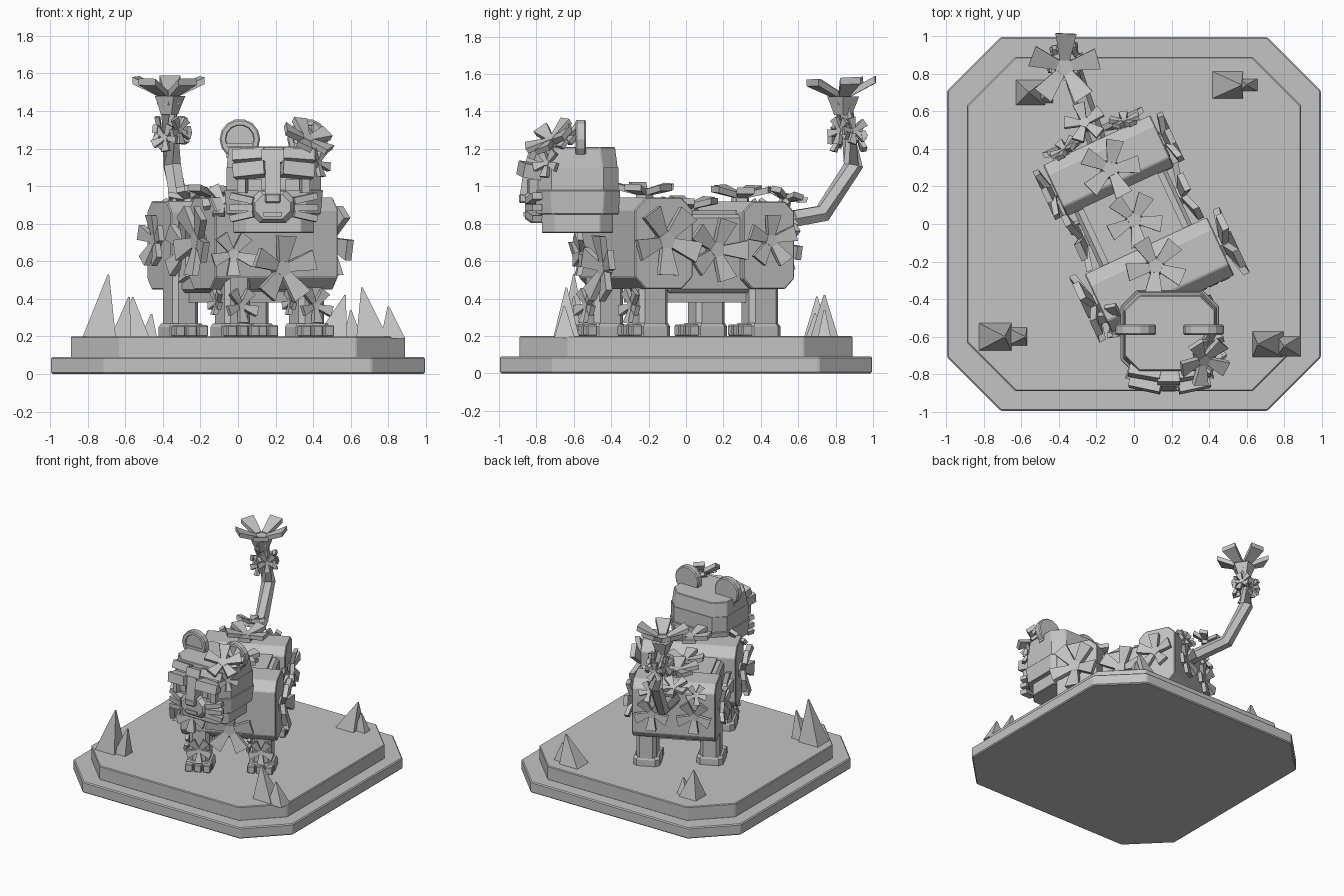
import bpy, bmesh, math
from mathutils import Matrix, Vector

cube = bpy.data.objects.get("Cube")
if cube:
    bpy.data.objects.remove(cube, do_unlink=True)

stone = bpy.data.materials.new("stone_grey")
stone.use_nodes = True
GREY = (0.55, 0.55, 0.55, 1)
stone.diffuse_color = GREY
stone.node_tree.nodes["Principled BSDF"].inputs["Base Color"].default_value = GREY

T = Matrix.Translation
BODY = T((0, 0.02, 0)) @ Matrix.Rotation(math.radians(25), 4, "Z")
HEAD = T((0.19, -0.58, 0))
SIDEWAYS = Matrix(((0, 0, 1, 0), (1, 0, 0, 0), (0, 1, 0, 0), (0, 0, 0, 1)))
FORWARD = Matrix.Rotation(math.radians(90), 4, "X")


def finish(name, bm, matrix, bevel=0):
    bmesh.ops.recalc_face_normals(bm, faces=bm.faces)
    mesh = bpy.data.meshes.new(name)
    bm.to_mesh(mesh)
    bm.free()
    mesh.materials.append(stone)
    mesh.transform(matrix)
    ob = bpy.data.objects.new(name, mesh)
    bpy.context.collection.objects.link(ob)
    if bevel:
        mod = ob.modifiers.new("soft_edge", "BEVEL")
        mod.width, mod.segments = bevel, 1
    return ob


def add_loft(bm, rings):
    rows = [[bm.verts.new(p) for p in ring] for ring in rings]
    n = len(rows[0])
    for a, b in zip(rows, rows[1:]):
        for i in range(n):
            j = (i + 1) % n
            bm.faces.new((a[i], a[j], b[j], b[i]))
    bm.faces.new(rows[0][::-1])
    bm.faces.new(rows[-1])


def loft(name, rings, matrix=Matrix(), bevel=0):
    bm = bmesh.new()
    add_loft(bm, rings)
    return finish(name, bm, matrix, bevel)


def octo(hx, hy, cut, z):
    return [(x, y, z) for x, y in (
        (hx, cut - hy), (hx, hy - cut), (hx - cut, hy), (cut - hx, hy),
        (-hx, hy - cut), (-hx, cut - hy), (cut - hx, -hy), (hx - cut, -hy))]


def circle(r, n, z, turn=0):
    return [(r * math.cos(turn + math.tau * i / n), r * math.sin(turn + math.tau * i / n), z)
            for i in range(n)]


def box(name, centre, size, parent=Matrix(), rot=(0, 0, 0), bevel=0):
    bm = bmesh.new()
    bmesh.ops.create_cube(bm, size=1)
    turn = Matrix.Identity(4)
    for angle, axis in zip(rot, "XYZ"):
        turn = Matrix.Rotation(math.radians(angle), 4, axis) @ turn
    return finish(name, bm, parent @ T(centre) @ turn @ Matrix.Diagonal((*size, 1)), bevel)


def flower(name, centre, normal, r, parent=Matrix(), lift=0.12, turn=0.3):
    """Five flared petals around a raised pentagonal heart."""
    bm = bmesh.new()
    thick = 0.018 + 0.1 * r
    add_loft(bm, [circle(r * 0.34, 5, -0.02, turn), circle(r * 0.26, 5, thick * 1.3, turn)])
    for i in range(5):
        spin = Matrix.Rotation(turn + math.tau * (i + 0.5) / 5, 4, "Z")
        outline = [(0.2, -0.14), (0.97, -0.3), (0.97, 0.3), (0.2, 0.14)]
        add_loft(bm, [[spin @ Vector((u * r, v * r, z + lift * r * u * 2)) for u, v in outline]
                      for z in (0, thick)])
    aim = Vector(normal).to_track_quat("Z", "Y").to_matrix().to_4x4()
    return finish(name, bm, parent @ T(centre) @ aim)


# Two-step plinth
loft("plinth_lower", [octo(0.995, 0.995, 0.285, z) for z in (0, 0.09)], bevel=0.008)
loft("plinth_upper", [octo(0.89, 0.89, 0.26, z) for z in (0.085, 0.2)], bevel=0.006)

# Pointed rocks: x range, centre y, half depth, tip x, tip z
for x0, x1, y, d, tip, top in (
        (-0.83, -0.65, -0.6, 0.075, -0.69, 0.53), (-0.68, -0.57, -0.6, 0.05, -0.58, 0.41),
        (0.63, 0.8, -0.64, 0.07, 0.66, 0.46), (0.76, 0.89, -0.65, 0.055, 0.8, 0.36),
        (-0.63, -0.47, 0.7, 0.07, -0.56, 0.41), (-0.52, -0.43, 0.69, 0.05, -0.46, 0.32),
        (0.41, 0.58, 0.74, 0.075, 0.57, 0.42), (0.56, 0.66, 0.74, 0.035, 0.6, 0.34)):
    base = [(x0, y - d, 0.19), (x1, y - d, 0.19), (x1, y + d, 0.19), (x0, y + d, 0.19)]
    loft("rock", [base, [(tip + 0.004 * sx, y + 0.004 * sy, top)
                         for sx, sy in ((-1, -1), (1, -1), (1, 1), (-1, 1))]])

# Trunk: chest, hips, waist and belly
loft("chest", [octo(0.17, 0.245, 0.065, x) for x in (-0.36, 0.36)],
     BODY @ T((0, -0.32, 0.695)) @ SIDEWAYS, 0.006)
loft("hips", [octo(0.15, 0.235, 0.055, x) for x in (-0.315, 0.315)],
     BODY @ T((0, 0.32, 0.685)) @ SIDEWAYS, 0.006)
box("waist", (0, 0, 0.64), (0.54, 0.5, 0.42), BODY, bevel=0.02)
box("spine", (0, 0, 0.845), (0.44, 0.5, 0.05), BODY)
box("belly", (0, 0, 0.41), (0.46, 0.56, 0.06), BODY)

# Legs with paws and toes
for name, x, y in (("front_left", 0.24, -0.35), ("front_right", -0.22, -0.4),
                   ("rear_left", 0.22, 0.31), ("rear_right", -0.24, 0.21)):
    place = BODY @ T((x, y, 0))
    loft(name + "_leg", [octo(0.075, 0.085, 0.025, z) for z in (0.24, 0.55)], place)
    loft(name + "_paw", [octo(s, s, 0.03, z) for s, z in ((0.1, 0.2), (0.1, 0.25), (0.09, 0.27))],
         place @ T((0, -0.01, 0)))
    for i in (-1, 0, 1):
        box(name + "_toe", (i * 0.067, -0.115, 0.23), (0.058, 0.06, 0.06), place, bevel=0.006)

# Head: jaw, cheeks, brow band and crown
loft("jaw", [octo(0.215, 0.19, 0.07, z) for z in (0.75, 0.86)], HEAD, 0.005)
loft("cheeks", [octo(a, b, 0.085, z) for a, b, z in
                ((0.25, 0.22, 0.85), (0.262, 0.228, 0.98))], HEAD, 0.004)
loft("brow_band", [octo(0.252, 0.22, 0.08, z) for z in (0.98, 1.1)], HEAD)
loft("crown", [octo(a, b, 0.08, z) for a, b, z in
               ((0.25, 0.215, 1.095), (0.24, 0.2, 1.21))], HEAD, 0.005)

# Ears with a raised rim
for side in (-1, 1):
    ear = HEAD @ T((side * 0.18, 0.045, 1.25)) @ FORWARD
    loft("ear", [circle(r, 14, z) for r, z in
                 ((0.1, 0), (0.108, 0.008), (0.108, 0.048), (0.1, 0.055), (0.078, 0.055),
                  (0.074, 0.044))], ear)
    box("ear_base", (side * 0.165, 0.018, 1.19), (0.17, 0.052, 0.08), HEAD)

# Face
loft("muzzle", [octo(a, b, 0.045, z) for a, b, z in
                ((0.115, 0.085, 0.18), (0.115, 0.085, 0.25), (0.095, 0.065, 0.28))],
     HEAD @ T((-0.005, 0, 0.89)) @ FORWARD)
box("nose", (-0.005, -0.285, 0.935), (0.085, 0.055, 0.05), HEAD, bevel=0.008)
box("mouth", (-0.005, -0.28, 0.85), (0.1, 0.02, 0.025), HEAD)
box("nose_bridge", (-0.005, -0.25, 1.04), (0.08, 0.09, 0.18), HEAD, (-8, 0, 0))
box("forehead_plate", (-0.005, -0.22, 1.15), (0.12, 0.1, 0.07), HEAD, (-15, 0, 0))
for s in (-1, 1):
    box("brow", (s * 0.125, -0.255, 1.085), (0.17, 0.1, 0.075), HEAD, (-10, s * 6, s * 12))
    box("forehead_tuft", (s * 0.13, -0.2, 1.16), (0.17, 0.08, 0.06), HEAD, (-20, s * 4, s * 10))
    box("eye", (s * 0.1, -0.23, 1.005), (0.075, 0.03, 0.06), HEAD)
    box("pupil", (s * 0.1, -0.247, 1.005), (0.035, 0.01, 0.045), HEAD)
    box("eye_rim", (s * 0.165, -0.235, 1.0), (0.045, 0.06, 0.075), HEAD, (0, 0, s * 15))
    for z, tilt in ((0.935, 12), (0.885, 0), (0.84, -12)):
        box("cheek_tuft", (s * 0.165, -0.235, z), (0.13, 0.055, 0.035), HEAD, (0, -s * tilt, s * 18))

# Tail, swept through a few bends
path = [Vector(p) for p in ((-0.19, 0.42, 0.8), (-0.3, 0.73, 0.855),
                            (-0.35, 0.895, 1.11), (-0.37, 0.84, 1.45))]
rings = []
for i, p in enumerate(path):
    aim = path[min(i + 1, 3)] - path[max(i - 1, 0)]
    turn = aim.to_track_quat("Z", "Y")
    rings.append([p + turn @ Vector(v) for v in circle(0.052, 6, 0)])
loft("tail", rings)
loft("tail_cup", [circle(r, 5, z) for r, z in ((0.05, 1.38), (0.065, 1.42), (0.09, 1.48))],
     T((-0.37, 0.84, 0)))
flower("tail_blossom", (-0.37, 0.835, 1.455), (0, -0.05, 1), 0.19, lift=0.24, turn=0.9)
for i in range(5):
    a = math.tau * i / 5 + 0.5
    out = Vector((math.cos(a), math.sin(a), 0.1))
    flower("tail_flower", Vector((-0.36, 0.868, 1.27 + 0.02 * (-1) ** i)) + out * 0.045,
           out, 0.075, turn=i)

# Flowers on the flanks, mirrored
for s in (-1, 1):
    for x, y, z, r in ((0.36, -0.32, 0.71, 0.19), (0.27, 0.02, 0.66, 0.17), (0.315, 0.32, 0.71, 0.14)):
        flower("flank_flower", (s * x, y, z), (s, 0, 0), r, BODY, turn=0.6 + y)
    flower("rump_flower", (s * 0.16, 0.47, 0.68), (0, 1, 0), 0.13, BODY)
    flower("hip_flower", (s * 0.17, 0.48, 0.85), (s * 0.3, 1, 0.5), 0.08, BODY)

# Flowers along the back, chest and shoulders
for y, z, r in ((0.3, 0.93, 0.16), (0.0, 0.875, 0.15), (-0.27, 0.945, 0.16)):
    flower("back_flower", (0.0, y, z), (0.05, 0, 1), r, BODY, turn=1 + y)
flower("chest_flower", (0.02, -0.49, 0.56), (0, -1, 0), 0.18, BODY, turn=0.9)
flower("chest_side_flower", (-0.26, -0.49, 0.64), (-0.3, -1, 0), 0.12, BODY)
flower("shoulder_flower", (-0.28, -0.42, 0.9), (-0.5, -0.6, 0.7), 0.11, BODY)
flower("tail_root_flower", (-0.26, 0.53, 0.92), (-0.1, 0.3, 1), 0.11)

# Flowers on the front legs
for x, y in ((0.24, -0.435), (-0.22, -0.485)):
    flower("leg_flower", (x, y, 0.36), (0.1, -1, 0.1), 0.095, BODY)
    flower("leg_side_flower", (x - 0.075, y + 0.08, 0.38), (-1, 0, 0.1), 0.07, BODY)

# Flowers on the left of the head
flower("head_flower", (0.17, -0.13, 1.23), (0.4, -0.5, 0.8), 0.14, HEAD, turn=0.8)
flower("head_side_flower", (0.22, -0.15, 1.12), (0.8, -0.6, 0.2), 0.08, HEAD)
flower("ear_flower", (0.2, -0.04, 1.25), (0.5, -0.6, 0.6), 0.08, HEAD)
